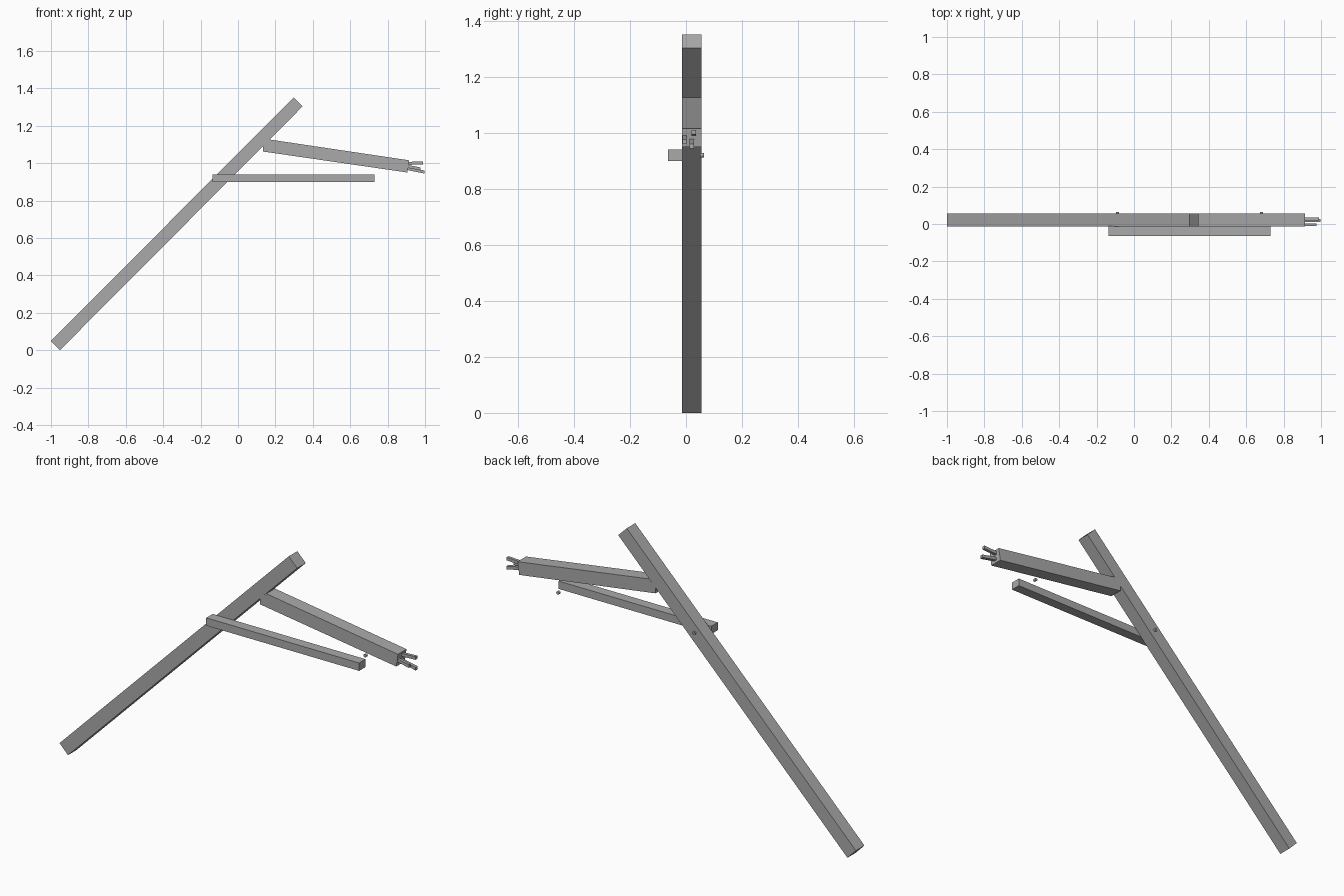
import bpy, bmesh, math
from mathutils import Matrix, Vector

if "Cube" in bpy.data.objects:
    bpy.data.objects.remove(bpy.data.objects["Cube"])

grey = bpy.data.materials.new("plain grey")
grey.diffuse_color = (0.4, 0.4, 0.4, 1)
grey.use_nodes = True
grey.node_tree.nodes["Principled BSDF"].inputs["Base Color"].default_value = grey.diffuse_color


def finish(name, bm):
    bmesh.ops.recalc_face_normals(bm, faces=bm.faces)
    mesh = bpy.data.meshes.new(name)
    bm.to_mesh(mesh)
    bm.free()
    mesh.materials.append(grey)
    obj = bpy.data.objects.new(name, mesh)
    bpy.context.collection.objects.link(obj)
    return obj


def plank(name, profile, y0, y1):
    """Extrude an x-z outline from y0 to y1."""
    bm = bmesh.new()
    face = bm.faces.new([bm.verts.new((x, y0, z)) for x, z in profile])
    new = bmesh.ops.extrude_face_region(bm, geom=[face])["geom"]
    verts = [v for v in new if isinstance(v, bmesh.types.BMVert)]
    bmesh.ops.translate(bm, verts=verts, vec=(0, y1 - y0, 0))
    return finish(name, bm)


def pin(name, x, z):
    """Short round pin along y."""
    bm = bmesh.new()
    bmesh.ops.create_cone(bm, cap_ends=True, segments=12, radius1=0.008,
                          radius2=0.008, depth=0.014,
                          matrix=Matrix.Translation((x, 0.057, z)) @ Matrix.Rotation(math.pi / 2, 4, "X"))
    return finish(name, bm)


Y0, Y1 = -0.014, 0.055

# Long sloping beam
plank("main_beam", [(-1.0, 0.049), (-0.952, 0.0), (0.345, 1.303), (0.297, 1.351)], Y0, Y1)

# Side arm, its inner end cut to sit against the beam
plank("upper_arm", [(0.134, 1.062), (0.905, 0.95), (0.915, 1.015), (0.17, 1.126), (0.134, 1.092)], Y0, Y1)

# Level bar on the front of the beam
plank("level_bar", [(-0.135, 0.9), (0.73, 0.9), (0.73, 0.94), (-0.135, 0.94)], -0.064, -0.012)

# Prongs at the tip of the arm
prongs = [
    ("upper_prong", 0.99, 0.998, 1.002, 0.02, 0.035),
    ("middle_prong", 0.975, 0.984, 0.969, -0.012, 0.002),
    ("lower_prong", 0.997, 0.972, 0.952, 0.012, 0.028),
    ("front_prong", 0.99, 0.982, 1.0, 0.0, 0.014),
]
for name, x1, za, zb, y0, y1 in prongs[:3]:
    h = 0.008
    plank(name, [(0.9, za - h), (x1, zb - h), (x1, zb + h), (0.9, za + h)], y0, y1)

# Pivot pins behind the beam and near the bar's free end
pin("beam_pin", -0.088, 0.92)
pin("bar_pin", 0.682, 0.92)
